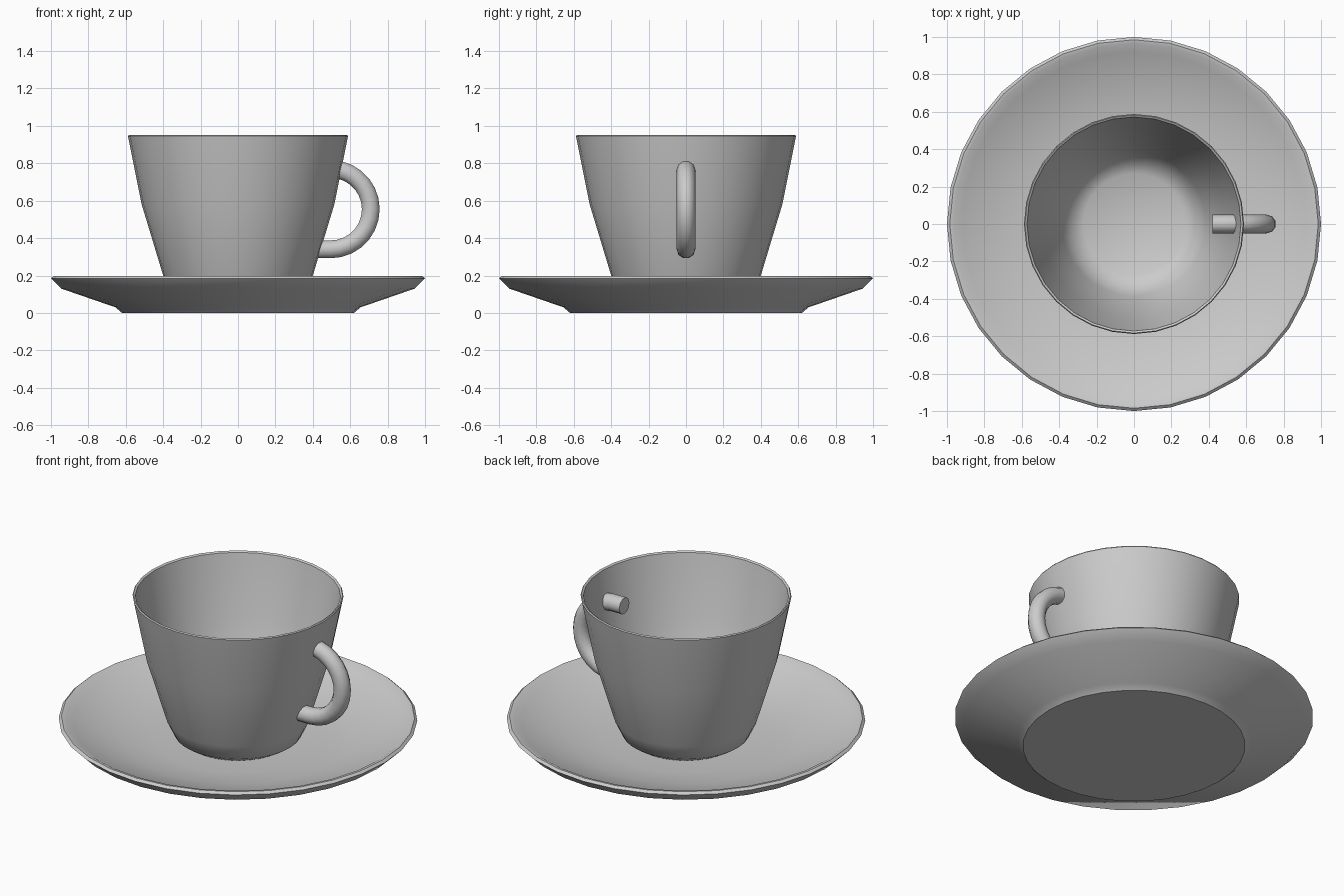
import bpy, bmesh, math

if "Cube" in bpy.data.objects:
    bpy.data.objects.remove(bpy.data.objects["Cube"])

SIDES = 32


def finish(obj, angle):
    bpy.ops.object.select_all(action='DESELECT')
    obj.select_set(True)
    bpy.context.view_layer.objects.active = obj
    bpy.ops.object.shade_smooth_by_angle(angle=math.radians(angle))


def lathe(name, profile, angle=40):
    """Spin an (r, z) profile around z; r = 0 closes to a pole."""
    bm = bmesh.new()
    pts = [bm.verts.new((r, 0, z)) for r, z in profile]
    edges = [bm.edges.new(pair) for pair in zip(pts, pts[1:])]
    bmesh.ops.spin(bm, geom=pts + edges, cent=(0, 0, 0), axis=(0, 0, 1),
                   angle=math.tau, steps=SIDES, use_merge=True)
    bmesh.ops.remove_doubles(bm, verts=bm.verts, dist=1e-4)
    bmesh.ops.recalc_face_normals(bm, faces=bm.faces)
    mesh = bpy.data.meshes.new(name)
    bm.to_mesh(mesh)
    bm.free()
    obj = bpy.data.objects.new(name, mesh)
    bpy.context.collection.objects.link(obj)
    finish(obj, angle)
    return obj


# Saucer: flat base, flared underside, rounded rim, shallow dish
lathe("saucer", [(0, 0), (0.62, 0), (0.655, 0.03), (0.945, 0.13), (1.0, 0.185),
                 (0.985, 0.198), (0.965, 0.195), (0.92, 0.168), (0.65, 0.09),
                 (0.45, 0.065), (0, 0.06)])

# Cup: tapered thin wall with rounded foot, hollow inside
lathe("cup", [(0, 0.065), (0.30, 0.068), (0.355, 0.105), (0.40, 0.2),
              (0.515, 0.58), (0.588, 0.945), (0.583, 0.952), (0.572, 0.945),
              (0.50, 0.58), (0.385, 0.21), (0.335, 0.125), (0.27, 0.092),
              (0, 0.085)])

# Handle: half ring with short straight ends running into the cup wall
CX, CZ, R, STEPS = 0.495, 0.555, 0.215, 14
path = [(0.42, CZ + R)]
for i in range(STEPS + 1):
    a = math.pi / 2 - math.pi * i / STEPS
    path.append((CX + R * math.cos(a), CZ + R * math.sin(a)))
path.append((0.42, CZ - R))

curve = bpy.data.curves.new("handle", 'CURVE')
curve.dimensions = '3D'
curve.bevel_depth = 0.05
curve.bevel_resolution = 3
curve.use_fill_caps = True
spline = curve.splines.new('POLY')
spline.points.add(len(path) - 1)
for p, (x, z) in zip(spline.points, path):
    p.co = (x, 0, z, 1)
handle = bpy.data.objects.new("handle", curve)
bpy.context.collection.objects.link(handle)
bpy.ops.object.select_all(action='DESELECT')
handle.select_set(True)
bpy.context.view_layer.objects.active = handle
bpy.ops.object.convert(target='MESH')
finish(bpy.context.view_layer.objects.active, 50)
